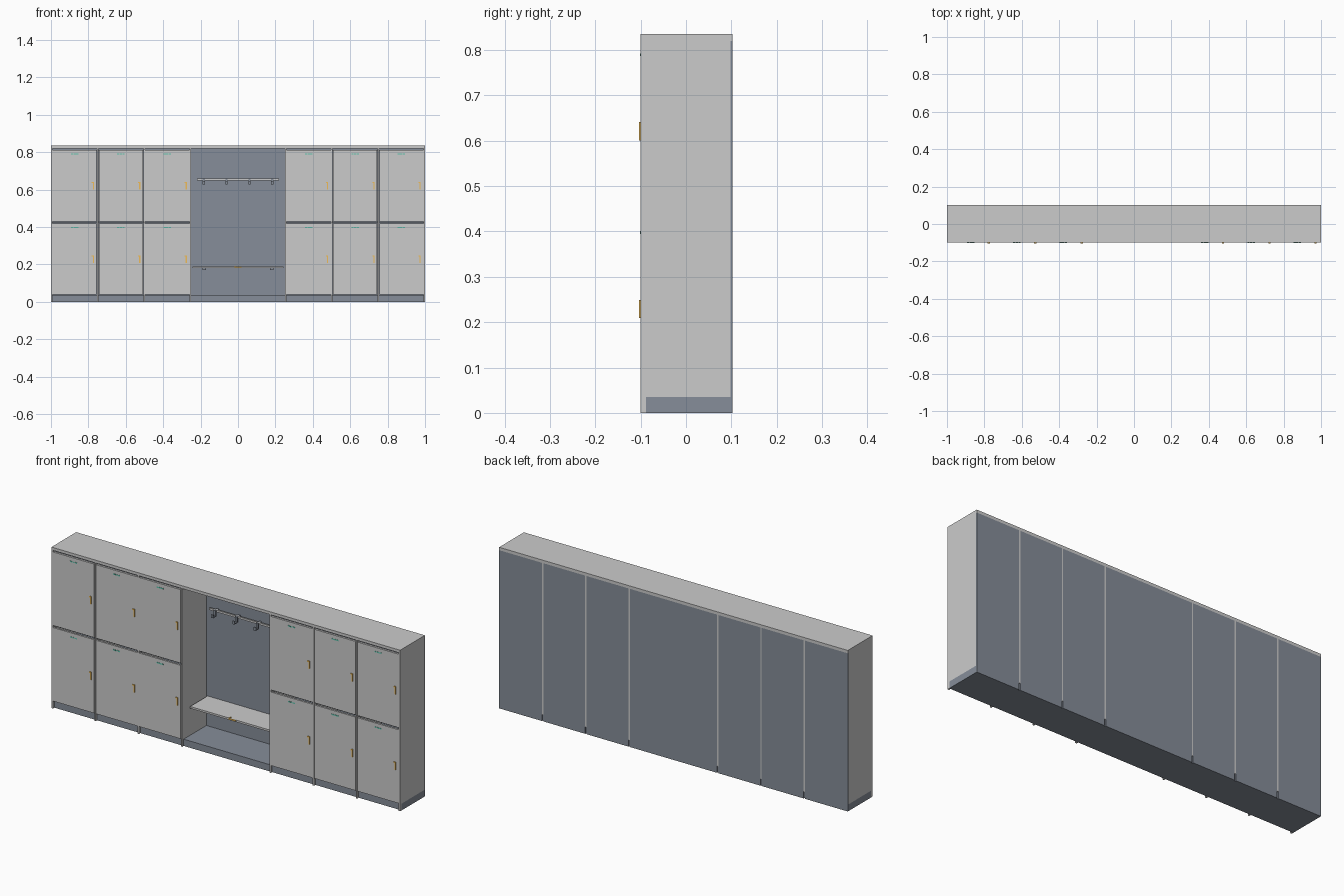
import bpy, bmesh

if "Cube" in bpy.data.objects:
    bpy.data.objects.remove(bpy.data.objects["Cube"])


def material(name, rgb):
    m = bpy.data.materials.new(name)
    m.diffuse_color = (*rgb, 1)
    m.use_nodes = True
    m.node_tree.nodes["Principled BSDF"].inputs["Base Color"].default_value = m.diffuse_color
    return m


SLATE = material("slate", (0.24, 0.27, 0.32))
GOLD = material("gold", (0.85, 0.5, 0.1))
TEAL = material("teal", (0.12, 0.55, 0.42))


def part(name, boxes, mat=None):
    """One object made of boxes, each given as (x0, x1, y0, y1, z0, z1)."""
    bm = bmesh.new()
    for x0, x1, y0, y1, z0, z1 in boxes:
        for v in bmesh.ops.create_cube(bm, size=1)["verts"]:
            v.co = ((x0 + x1) / 2 + v.co.x * (x1 - x0),
                    (y0 + y1) / 2 + v.co.y * (y1 - y0),
                    (z0 + z1) / 2 + v.co.z * (z1 - z0))
    me = bpy.data.meshes.new(name)
    bm.to_mesh(me)
    bm.free()
    ob = bpy.data.objects.new(name, me)
    bpy.context.collection.objects.link(ob)
    if mat:
        me.materials.append(mat)
    return ob


FRONT, BACK = -0.1, 0.1027
T = 0.004  # half thickness of an upright
centres = [-0.996, -0.75, -0.502, -0.254, 0.254, 0.502, 0.75, 0.996]

# Top board and recessed plinth
part("top_board", [(-1, 1, FRONT, BACK, 0.82, 0.835)])
part("plinth", [(-1, 1, -0.088, 0.098, 0, 0.035)], SLATE)

# Uprights with the front foot that stands ahead of the plinth
for i, x in enumerate(centres):
    end = i in (0, len(centres) - 1)
    part("upright", [(x - T, x + T, FRONT, 0.098 if end else BACK, 0.035, 0.82),
                     (x - T, x + T, FRONT, -0.088, 0, 0.035)])

# Bays: back panel for each, shelf and two doors for the lockers
for i, (a, b) in enumerate(zip(centres, centres[1:])):
    left = -1 if i == 0 else a + T
    right = 1 if i == 6 else b - T
    part("back_panel", [(left, right, 0.098, BACK, 0, 0.82)], SLATE)
    if i == 3:
        continue
    part("locker_shelf", [(a + T, b - T, -0.086, 0.098, 0.422, 0.43)], SLATE)
    part("locker_header", [(a + T, b - T, -0.086, 0.098, 0.808, 0.82)], SLATE)
    mid = (a + b) / 2
    for z0, z1 in ((0.039, 0.42), (0.431, 0.812)):
        part("door", [(a + T + 0.0015, b - T - 0.0015, FRONT, -0.09, z0, z1)])
        # three small vent slots near the top edge
        zv = z1 - 0.022
        part("door_vent", [(mid + k * 0.014 - 0.006, mid + k * 0.014 + 0.006,
                            -0.1012, FRONT, zv - 0.003, zv + 0.003)
                           for k in (-1, 0, 1)], TEAL)
        # handle on the right side of the door
        hx, hz = b - 0.024, z0 + 0.19
        part("door_handle", [(hx - 0.002, hx + 0.004, -0.104, FRONT, hz - 0.02, hz + 0.02),
                             (hx - 0.008, hx - 0.002, -0.104, FRONT, hz + 0.014, hz + 0.02)],
             GOLD)

# Bench in the open bay, with brackets and a pull on its front edge
part("bench_seat", [(-0.243, 0.243, -0.045, 0.098, 0.18, 0.19)])
for x in (-0.18, 0.18):
    part("bench_bracket", [(x - 0.01, x + 0.01, 0.0, 0.098, 0.17, 0.18)], SLATE)
part("bench_pull", [(-0.02, 0.02, -0.049, -0.045, 0.184, 0.19),
                    (-0.02, -0.014, -0.049, -0.035, 0.19, 0.193)], GOLD)

# Coat rail and hooks
part("coat_rail", [(-0.22, 0.22, 0.078, 0.086, 0.65, 0.66)])
for x in (-0.183, -0.061, 0.061, 0.183):
    part("coat_hook", [(x - 0.006, x + 0.006, 0.07, 0.078, 0.628, 0.66),
                       (x - 0.006, x + 0.006, 0.05, 0.07, 0.628, 0.634),
                       (x - 0.006, x + 0.006, 0.05, 0.055, 0.634, 0.645),
                       (x - 0.006, x + 0.006, 0.086, 0.098, 0.651, 0.659)], SLATE)
